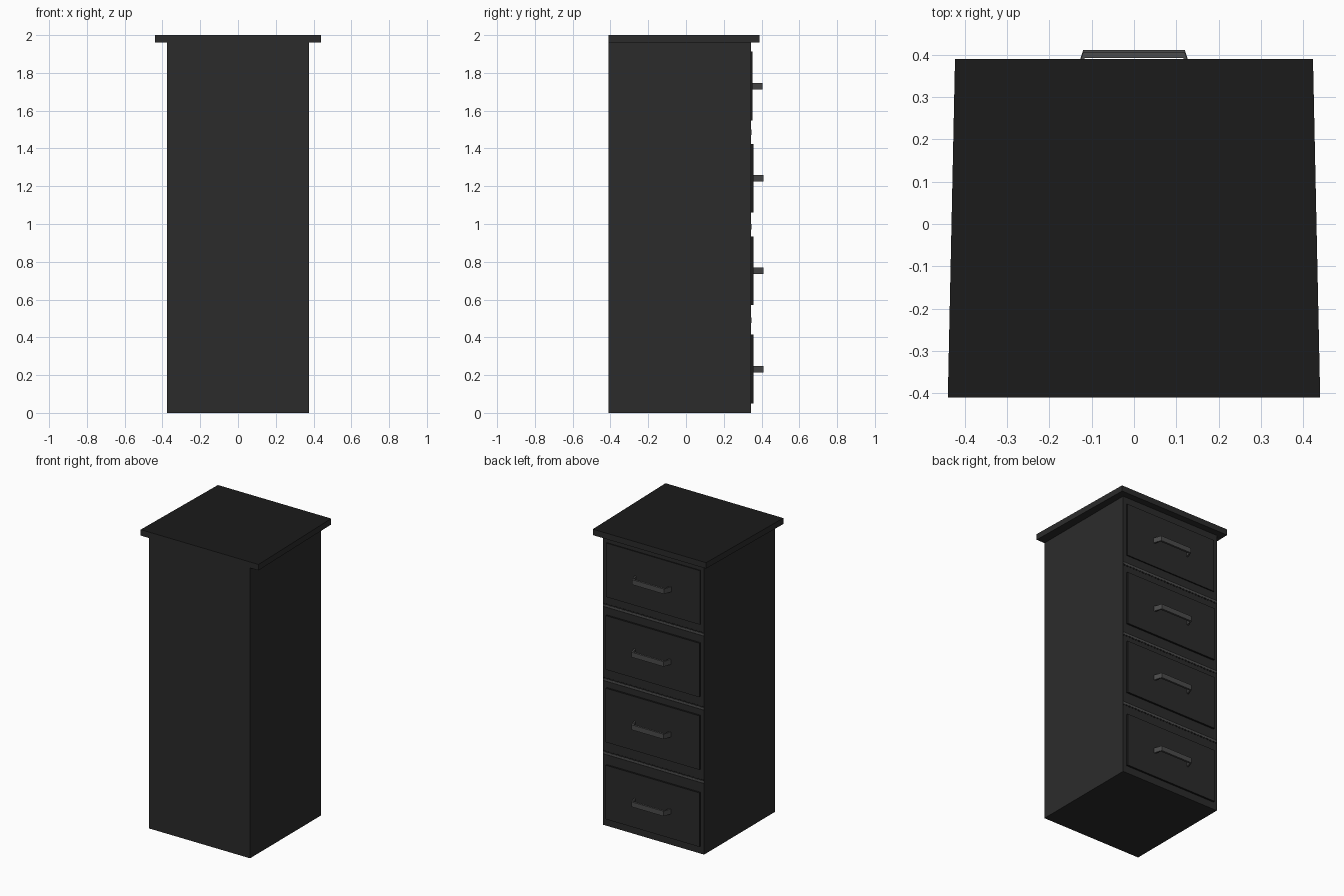
import bpy
import bmesh

if "Cube" in bpy.data.objects:
    bpy.data.objects.remove(bpy.data.objects["Cube"], do_unlink=True)


def material(name, value):
    mat = bpy.data.materials.new(name)
    mat.use_nodes = True
    colour = (value, value, value, 1)
    mat.diffuse_color = colour
    mat.node_tree.nodes["Principled BSDF"].inputs["Base Color"].default_value = colour
    return mat


charcoal = material("charcoal", 0.024)
black = material("black", 0.011)
grey = material("handle grey", 0.07)


def prism(name, outline, z0, z1, mats, rule=None):
    """Extrude an x-y outline upward; rule(normal) picks the second material."""
    bm = bmesh.new()
    base = bm.faces.new([bm.verts.new((x, y, z0)) for x, y in outline])
    top = bmesh.ops.extrude_face_region(bm, geom=[base])["geom"]
    for v in (g for g in top if isinstance(g, bmesh.types.BMVert)):
        v.co.z = z1
    bmesh.ops.recalc_face_normals(bm, faces=bm.faces)
    bm.normal_update()
    for f in bm.faces:
        f.material_index = int(bool(rule and rule(f.normal)))
    mesh = bpy.data.meshes.new(name)
    bm.to_mesh(mesh)
    bm.free()
    for m in mats:
        mesh.materials.append(m)
    obj = bpy.data.objects.new(name, mesh)
    bpy.context.collection.objects.link(obj)
    return obj


def rect(half, y0, y1):
    return [(-half, y0), (half, y0), (half, y1), (-half, y1)]


BACK, FACE = -0.41, 0.345

# Cabinet body and its slightly tapered top slab
prism("cabinet_body", rect(0.377, BACK, FACE), 0, 1.96, [charcoal])
prism("top_slab", [(-0.44, BACK), (0.44, BACK), (0.423, 0.39), (-0.423, 0.39)],
      1.96, 2.0, [charcoal, black], lambda n: n.z > 0.5)

# Handle outline: right half of the outer and inner bracket, mirrored
outer = [(0.14, 0.352), (0.12, 0.411)]
inner = [(0.117, 0.397), (0.126, 0.352)]
half = outer + inner[:1]
handle = (outer + [(-x, y) for x, y in reversed(outer)]
          + [(-x, y) for x, y in reversed(inner)] + inner)

# Drawer fronts with dark edges, each with a bracket handle
for i, z in enumerate((0.232, 0.752, 1.242, 1.73)):
    front = 0.353 if i == 3 else 0.358
    prism(f"drawer_front_{i + 1}", rect(0.35, FACE - 0.005, front),
          z - 0.182, z + 0.182, [charcoal, black], lambda n: n.y < 0.5)
    pull = prism(f"drawer_handle_{i + 1}", handle, z - 0.017, z + 0.017, [grey])
    if i == 3:
        pull.location.y = -0.005

# Divider rails between drawers: grey strip on a dark seam
for i, z in enumerate((0.49, 0.985, 1.485)):
    prism(f"divider_seam_{i + 1}", rect(0.376, FACE - 0.004, FACE + 0.001),
          z - 0.014, z + 0.014, [black])
    prism(f"divider_strip_{i + 1}", rect(0.376, FACE - 0.004, FACE + 0.002),
          z - 0.006, z + 0.006, [grey])
